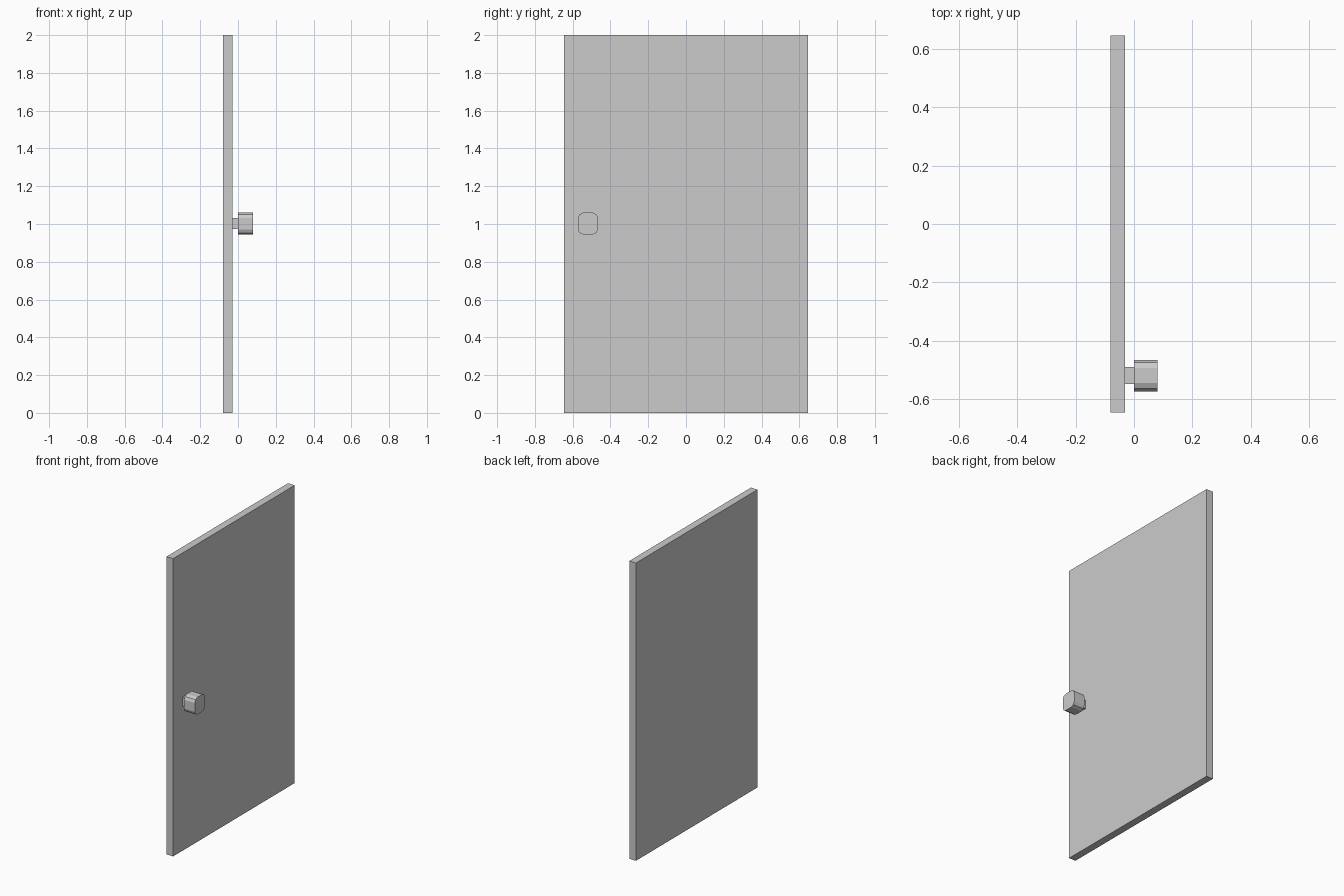
import bpy, bmesh

if "Cube" in bpy.data.objects:
    bpy.data.objects.remove(bpy.data.objects["Cube"])


def prism(name, outline, x0, x1):
    """Extrude a (y, z) outline along x into a closed solid."""
    bm = bmesh.new()
    face = bm.faces.new([bm.verts.new((x0, y, z)) for y, z in outline])
    new = bmesh.ops.extrude_face_region(bm, geom=[face])["geom"]
    verts = [g for g in new if isinstance(g, bmesh.types.BMVert)]
    bmesh.ops.translate(bm, verts=verts, vec=(x1 - x0, 0, 0))
    bmesh.ops.recalc_face_normals(bm, faces=bm.faces)
    mesh = bpy.data.meshes.new(name)
    bm.to_mesh(mesh)
    bm.free()
    obj = bpy.data.objects.new(name, mesh)
    bpy.context.collection.objects.link(obj)
    return obj


def rect(cy, cz, hy, hz):
    return [(cy - hy, cz - hz), (cy + hy, cz - hz), (cy + hy, cz + hz), (cy - hy, cz + hz)]


KNOB_Y, KNOB_Z = -0.519, 1.002

# Door slab
prism("door_panel", rect(0, 1, 0.645, 1), -0.08, -0.03)

# Square stem joining the knob to the door
prism("knob_stem", rect(KNOB_Y, KNOB_Z, 0.029, 0.029), -0.03, 0.0)

# Twelve-sided rounded-square knob, mirrored from one corner
corner = [(0.054, 0.030), (0.045, 0.049), (0.026, 0.058)]
top = corner + [(-y, z) for y, z in reversed(corner)]
outline = top + [(y, -z) for y, z in reversed(top)]
prism("knob", [(KNOB_Y + y, KNOB_Z + z) for y, z in outline], 0.0, 0.08)
